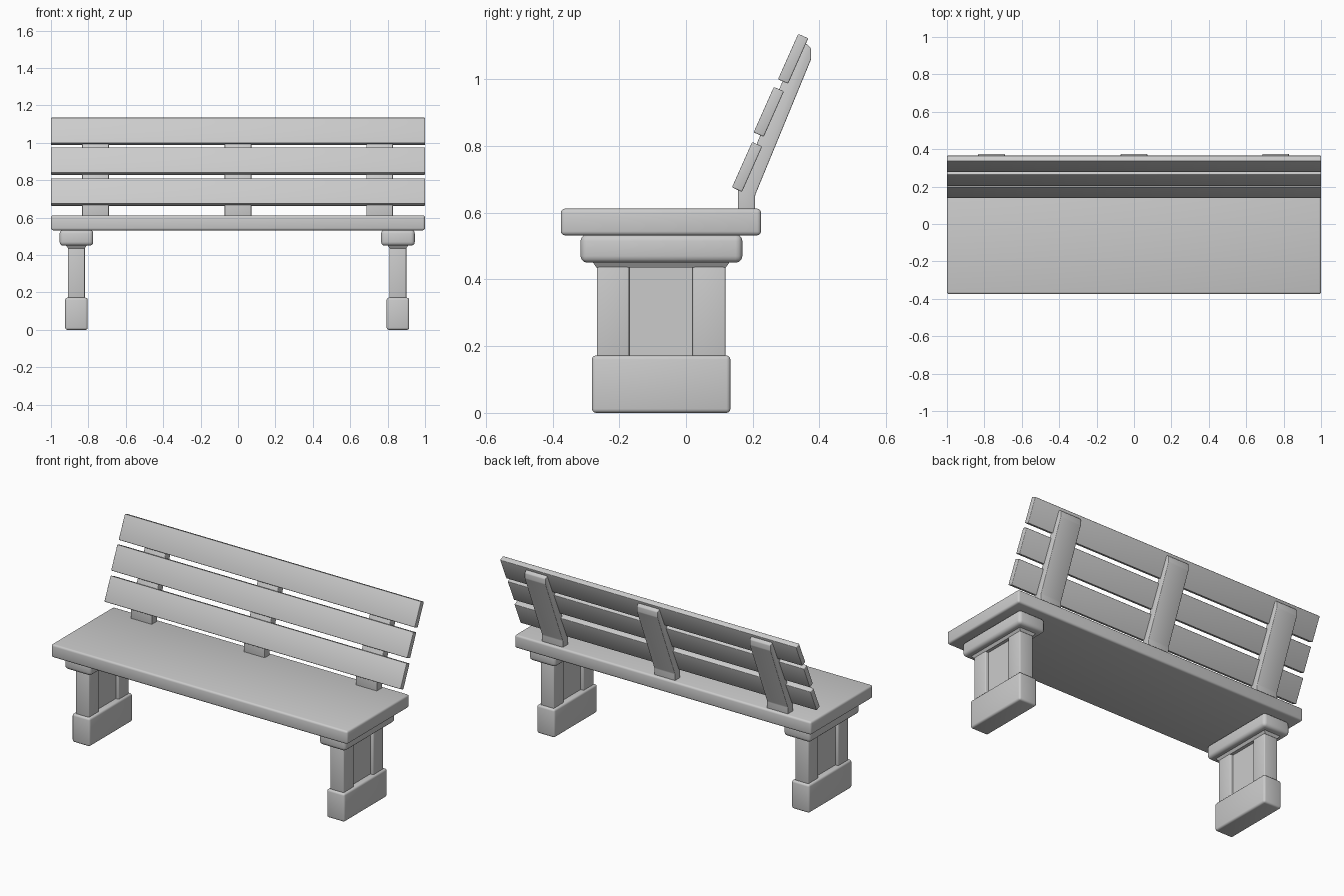
import bpy, bmesh, math
from mathutils import Matrix, Vector

cube = bpy.data.objects.get("Cube")
if cube:
    bpy.data.objects.remove(cube, do_unlink=True)

# Single stone grey for the whole bench
grey = bpy.data.materials.new("stone_grey")
grey.use_nodes = True
colour = (0.6, 0.6, 0.6, 1)
grey.diffuse_color = colour
grey.node_tree.nodes["Principled BSDF"].inputs["Base Color"].default_value = colour


def finish(name, bm, bevel):
    """Round the edges, then turn the bmesh into a smooth-shaded object."""
    if bevel:
        bmesh.ops.bevel(bm, geom=bm.edges[:], offset=bevel, segments=3,
                        profile=0.5, affect='EDGES', clamp_overlap=True)
    bmesh.ops.recalc_face_normals(bm, faces=bm.faces[:])
    mesh = bpy.data.meshes.new(name)
    bm.to_mesh(mesh)
    bm.free()
    mesh.materials.append(grey)
    obj = bpy.data.objects.new(name, mesh)
    bpy.context.collection.objects.link(obj)
    bpy.ops.object.select_all(action='DESELECT')
    obj.select_set(True)
    bpy.context.view_layer.objects.active = obj
    bpy.ops.object.shade_smooth_by_angle(angle=math.radians(40))
    return obj


def box(name, xs, ys, zs, bevel=0.01, tilt=0, bottom_inset=0):
    """Box between limits; it can lean back or narrow towards the bottom."""
    bm = bmesh.new()
    bmesh.ops.create_cube(bm, size=1)
    size = Vector([b - a for a, b in (xs, ys, zs)])
    centre = Vector([(a + b) / 2 for a, b in (xs, ys, zs)])
    for v in bm.verts:
        low = v.co.z < 0
        v.co = v.co * size
        if low:
            v.co.x -= math.copysign(bottom_inset, v.co.x)
            v.co.y -= math.copysign(bottom_inset, v.co.y)
    bm.transform(Matrix.Translation(centre) @ Matrix.Rotation(-tilt, 4, 'X'))
    return finish(name, bm, bevel)


def around(c, half):
    return (c - half, c + half)


# Seat slab
box("seat", (-1, 1), (-0.375, 0.225), (0.532, 0.612), 0.012)

# Two pedestal legs: foot, two pillars, recessed panel, flared neck and cap
for side, x in (("right", -0.864), ("left", 0.855)):
    box(side + "_foot", around(x, 0.06), (-0.282, 0.133), (0, 0.172), 0.012)
    box(side + "_front_pillar", around(x, 0.045), (-0.267, -0.17), (0.15, 0.45), 0.005)
    box(side + "_back_pillar", around(x, 0.045), (0.02, 0.118), (0.15, 0.45), 0.005)
    box(side + "_panel", around(x, 0.025), (-0.175, 0.025), (0.15, 0.45), 0)
    box(side + "_neck", around(x, 0.058), (-0.282, 0.133), (0.435, 0.455), 0,
        bottom_inset=0.014)
    box(side + "_cap", around(x, 0.09), (-0.316, 0.169), (0.45, 0.535), 0.02)

# Three bent uprights, extruded from their side profile
profile = [(0.156, 0.59), (0.207, 0.59), (0.207, 0.652), (0.375, 1.06),
           (0.375, 1.092), (0.363, 1.105), (0.335, 1.105), (0.156, 0.67)]
for name, x in (("right", -0.762), ("middle", 0), ("left", 0.757)):
    bm = bmesh.new()
    face = bm.faces.new([bm.verts.new((x - 0.071, y, z)) for y, z in profile])
    out = bmesh.ops.extrude_face_region(bm, geom=[face])
    bmesh.ops.translate(bm, vec=(0.142, 0, 0),
                        verts=[g for g in out["geom"] if isinstance(g, bmesh.types.BMVert)])
    finish(name + "_back_support", bm, 0.004)

# Three leaning backrest slats
for name, y, z in (("lower", 0.183, 0.737), ("middle", 0.248, 0.902), ("upper", 0.321, 1.061)):
    box(name + "_back_slat", (-1, 1), around(y, 0.0165), around(z, 0.0745), 0.004,
        tilt=math.radians(24))
